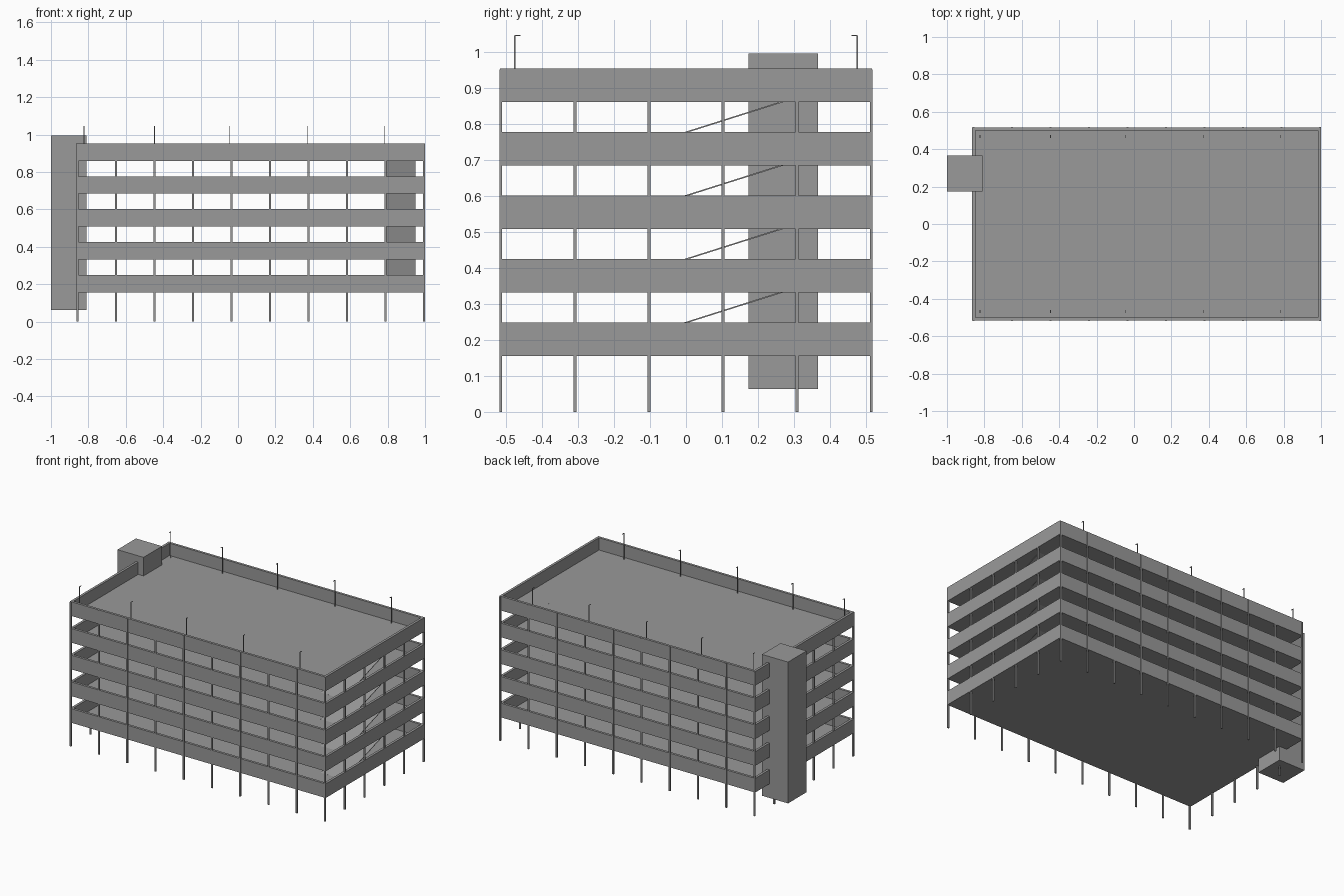
import bpy, bmesh
from mathutils import Matrix, Vector

if "Cube" in bpy.data.objects:
    bpy.data.objects.remove(bpy.data.objects["Cube"])

X0, X1, Y = -0.865, 1.0, 0.5155         # deck footprint
LEVELS = [0.1555 + 0.176 * i for i in range(5)]
BAND, SLAB, WALL = 0.093, 0.012, 0.023  # band height, floor and wall thickness

concrete = bpy.data.materials.new("dark_concrete")
concrete.diffuse_color = (0.32, 0.32, 0.32, 1)
concrete.use_nodes = True
concrete.node_tree.nodes["Principled BSDF"].inputs["Base Color"].default_value = concrete.diffuse_color


def add_box(bm, lo, hi):
    lo, hi = Vector(lo), Vector(hi)
    size = hi - lo
    mat = Matrix.Translation((lo + hi) / 2) @ Matrix.Diagonal((*size, 1))
    return bmesh.ops.create_cube(bm, size=1, matrix=mat)["verts"]


def finish(bm, name):
    bmesh.ops.recalc_face_normals(bm, faces=bm.faces)
    mesh = bpy.data.meshes.new(name)
    bm.to_mesh(mesh)
    bm.free()
    mesh.materials.append(concrete)
    obj = bpy.data.objects.new(name, mesh)
    bpy.context.collection.objects.link(obj)
    return obj


# Parking decks: trays with a thin floor and a solid parapet band
for i, z in enumerate(LEVELS):
    bm = bmesh.new()
    add_box(bm, (X0, -Y, z), (X1, Y, z + BAND))
    bm.normal_update()
    top = max(bm.faces, key=lambda f: f.calc_center_median().z)
    bmesh.ops.inset_region(bm, faces=[top], thickness=WALL)
    inner = bmesh.ops.extrude_face_region(bm, geom=[top])
    verts = [g for g in inner["geom"] if isinstance(g, bmesh.types.BMVert)]
    bmesh.ops.translate(bm, verts=verts, vec=(0, 0, SLAB - BAND))
    if top.is_valid:
        bmesh.ops.delete(bm, geom=[top], context="FACES_ONLY")
    finish(bm, f"deck_{i + 1}")

# Perimeter columns, standing slightly proud of the long sides
bm = bmesh.new()
RX, RY = 0.005, 0.004
NX, NY = 10, 6
cx0, cx1, cy = X0 + RX + 0.001, X1 - RX - 0.001, 0.514
for i in range(NX):
    for j in range(NY):
        if i in (0, NX - 1) or j in (0, NY - 1):
            x = cx0 + (cx1 - cx0) * i / (NX - 1)
            y = -cy + 2 * cy * j / (NY - 1)
            add_box(bm, (x - RX, y - RY, 0), (x + RX, y + RY, LEVELS[-1] + BAND - 0.002))
finish(bm, "columns")

# Ramps linking each deck to the next
for i, z in enumerate(LEVELS[:-1]):
    bm = bmesh.new()
    verts = add_box(bm, (0.785, -0.26, 0), (0.95, 0.295, 0.004))
    for v in verts:
        v.co.z += z + 0.0905 + v.co.y * 0.317
    finish(bm, f"ramp_{i + 1}")

# Stair tower
bm = bmesh.new()
add_box(bm, (-1.0, 0.173, 0.063), (-0.81, 0.366, 0.994))
finish(bm, "stair_tower")

# Roof lamp posts with short thin arms pointing inward
bm = bmesh.new()
P = 0.002
for x in (-0.823, -0.446, -0.044, 0.373, 0.785):
    for s in (-1, 1):
        y = s * 0.475
        add_box(bm, (x - P, y - P, LEVELS[-1] + SLAB - 0.002), (x + P, y + P, 1.045))
        ya, yb = sorted((y, y - s * 0.016))
        add_box(bm, (x - P, ya, 1.043), (x + P, yb, 1.0455))
finish(bm, "lamp_posts")
